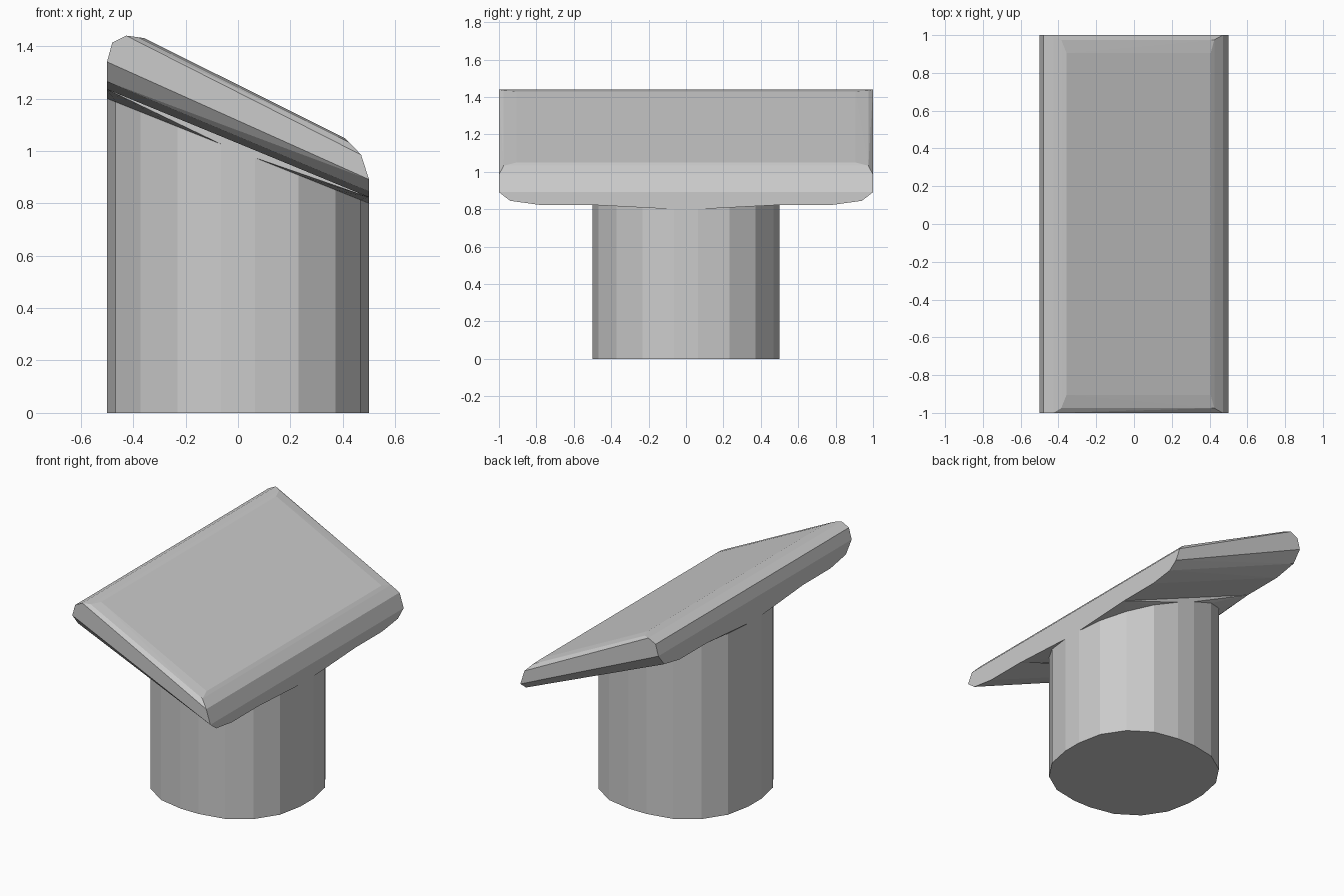
import bpy, bmesh
from math import sin, cos, pi, radians

if "Cube" in bpy.data.objects:
    bpy.data.objects.remove(bpy.data.objects["Cube"])

bm = bmesh.new()

# slab: convex body from its outline rows, mirrored in y. Each row is (y, [(x, z), ...])
rows = [
    (1.00, [(-.5, 1.34), (-.48, 1.413), (-.427, 1.44), (.47, .985), (.5, .891)]),
    (.975, [(-.385, 1.4345), (.425, 1.0325)]),
    (.905, [(-.357, 1.43), (.406, 1.05)]),
    (.94, [(-.5, 1.265), (.5, .845)]),
    (.78, [(-.5, 1.235), (.5, .823)]),
]
for y, pts in rows:
    for x, z in pts:
        for s in (-1, 1):
            bm.verts.new((x, s * y, z))
hull = bmesh.ops.convex_hull(bm, input=bm.verts[:])
loose = [v for v in bm.verts if not v.link_faces]
bmesh.ops.delete(bm, geom=loose, context='VERTS')

# open the flat underside, where the post joins
under = [f for f in bm.faces if all(abs(v.co.y) < .79 and v.co.z < 1.24 and abs(v.co.x) > .49
                                    for v in f.verts)]
bmesh.ops.delete(bm, geom=under, context='FACES_ONLY')
bmesh.ops.dissolve_limit(bm, angle_limit=radians(0.5), verts=bm.verts[:], edges=bm.edges[:])


def slab_z(x):
    return 1.029 - .412 * x


def face(points):
    return bm.faces.new([bm.verts.new(p) for p in points])


for s in (-1, 1):
    face([(x, s * y, slab_z(x)) for x, y in ((-.5, .5), (.5, .5), (.5, .78), (-.5, .78))])

# post: rounded square with a slanted top
R, FLAT, SEG = .435, .065, 4
ring = []
for q, (sx, sy) in enumerate(((1, 1), (-1, 1), (-1, -1), (1, -1))):
    for i in range(SEG + 1):
        a = pi / 2 * (q + i / SEG)
        ring.append((sx * FLAT + R * cos(a), sy * FLAT + R * sin(a)))
low = [(x, y, 0) for x, y in ring]
top = [(x, y, 1 - .4 * x) for x, y in ring]
n = len(ring)
face(low)
for i in range(n):
    j = (i + 1) % n
    face([low[i], low[j], top[j], top[i]])

# collar: square corners fanned down to the round post, plus the flat side wedges
corners = [(x, y, slab_z(x)) for x, y in ((.5, .5), (-.5, .5), (-.5, -.5), (.5, -.5))]
for q in range(4):
    k = q * (SEG + 1)
    for i in range(SEG):
        face([corners[q], top[k + i], top[k + i + 1]])
    face([corners[q], top[k + SEG], top[(k + SEG + 1) % n], corners[(q + 1) % 4]])

bmesh.ops.remove_doubles(bm, verts=bm.verts[:], dist=.002)
bmesh.ops.recalc_face_normals(bm, faces=bm.faces[:])
mesh = bpy.data.meshes.new("slanted_slab_on_post")
bm.to_mesh(mesh)
bm.free()
obj = bpy.data.objects.new("slanted_slab_on_post", mesh)
bpy.context.collection.objects.link(obj)
